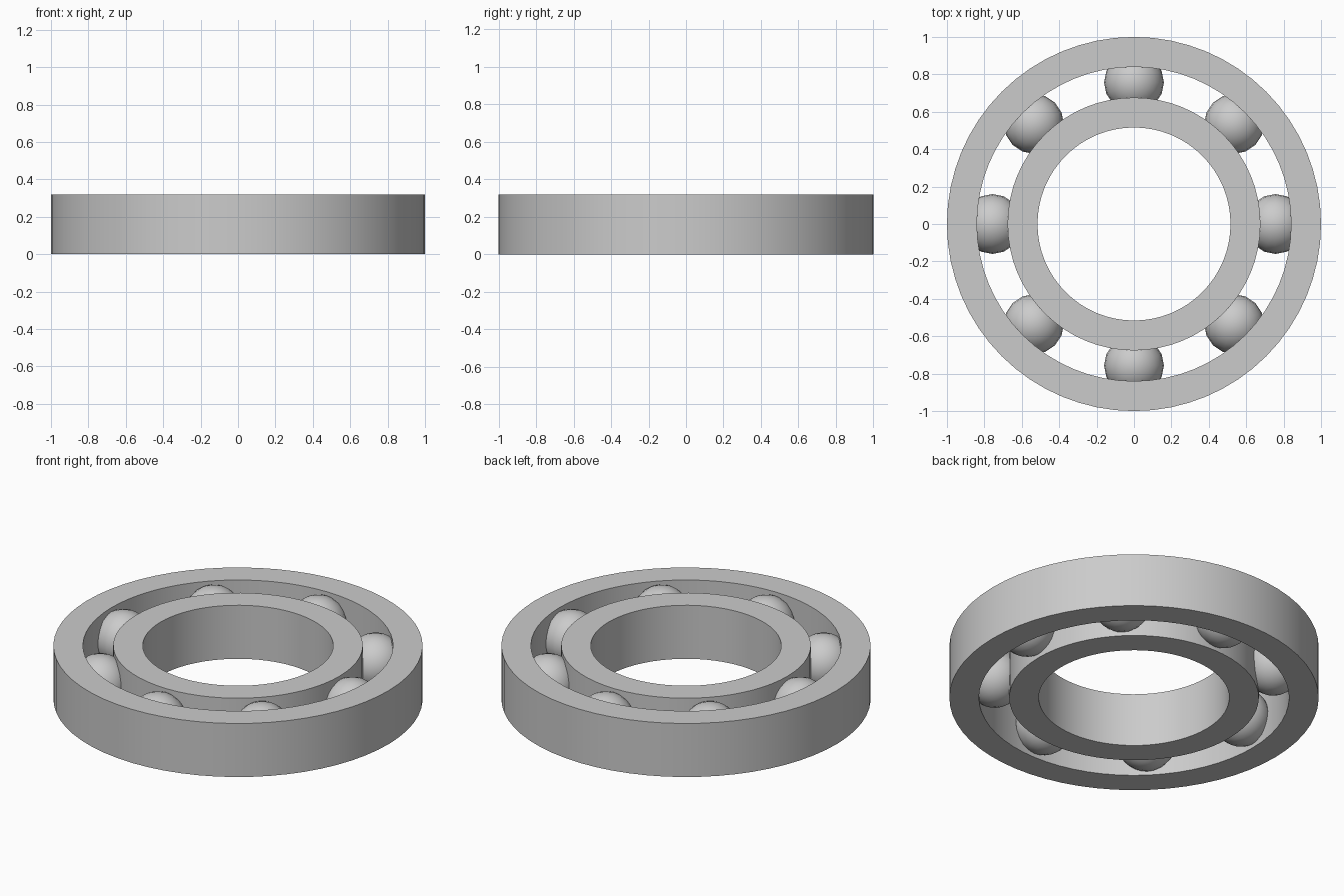
import bpy
import bmesh
from math import cos, sin, pi, radians

cube = bpy.data.objects.get("Cube")
if cube:
    bpy.data.objects.remove(cube, do_unlink=True)

HEIGHT = 0.32
BALL_COUNT = 8
BALL_RADIUS = 0.16
BALL_ORBIT = 0.757

steel = bpy.data.materials.new("steel grey")
steel.use_nodes = True
GREY = (0.6, 0.6, 0.6, 1)
steel.diffuse_color = GREY
steel.node_tree.nodes["Principled BSDF"].inputs["Base Color"].default_value = GREY


def finish(name, bm, angle):
    """Turn a bmesh into a shaded, coloured object."""
    bmesh.ops.recalc_face_normals(bm, faces=bm.faces[:])
    mesh = bpy.data.meshes.new(name)
    bm.to_mesh(mesh)
    bm.free()
    mesh.materials.append(steel)
    obj = bpy.data.objects.new(name, mesh)
    bpy.context.collection.objects.link(obj)
    bpy.ops.object.select_all(action="DESELECT")
    obj.select_set(True)
    bpy.context.view_layer.objects.active = obj
    bpy.ops.object.shade_smooth_by_angle(angle=radians(angle))
    return obj


def ring(name, inner, outer, segments=64):
    """Rectangular profile swept around the z axis."""
    bm = bmesh.new()
    profile = [(inner, 0), (outer, 0), (outer, HEIGHT), (inner, HEIGHT)]
    loops = []
    for i in range(segments):
        a = 2 * pi * i / segments
        loops.append([bm.verts.new((r * cos(a), r * sin(a), z)) for r, z in profile])
    for i, loop in enumerate(loops):
        following = loops[(i + 1) % segments]
        for j in range(4):
            k = (j + 1) % 4
            bm.faces.new((loop[j], following[j], following[k], loop[k]))
    return finish(name, bm, 30)


# Inner and outer races
ring("outer_race", 0.84, 1.0)
ring("inner_race", 0.516, 0.676)

# Balls held between the races
for n in range(BALL_COUNT):
    bm = bmesh.new()
    bmesh.ops.create_uvsphere(bm, u_segments=16, v_segments=12, radius=BALL_RADIUS)
    ball = finish(f"ball_{n + 1}", bm, 60)
    a = 2 * pi * n / BALL_COUNT
    ball.location = (BALL_ORBIT * cos(a), BALL_ORBIT * sin(a), HEIGHT / 2)
